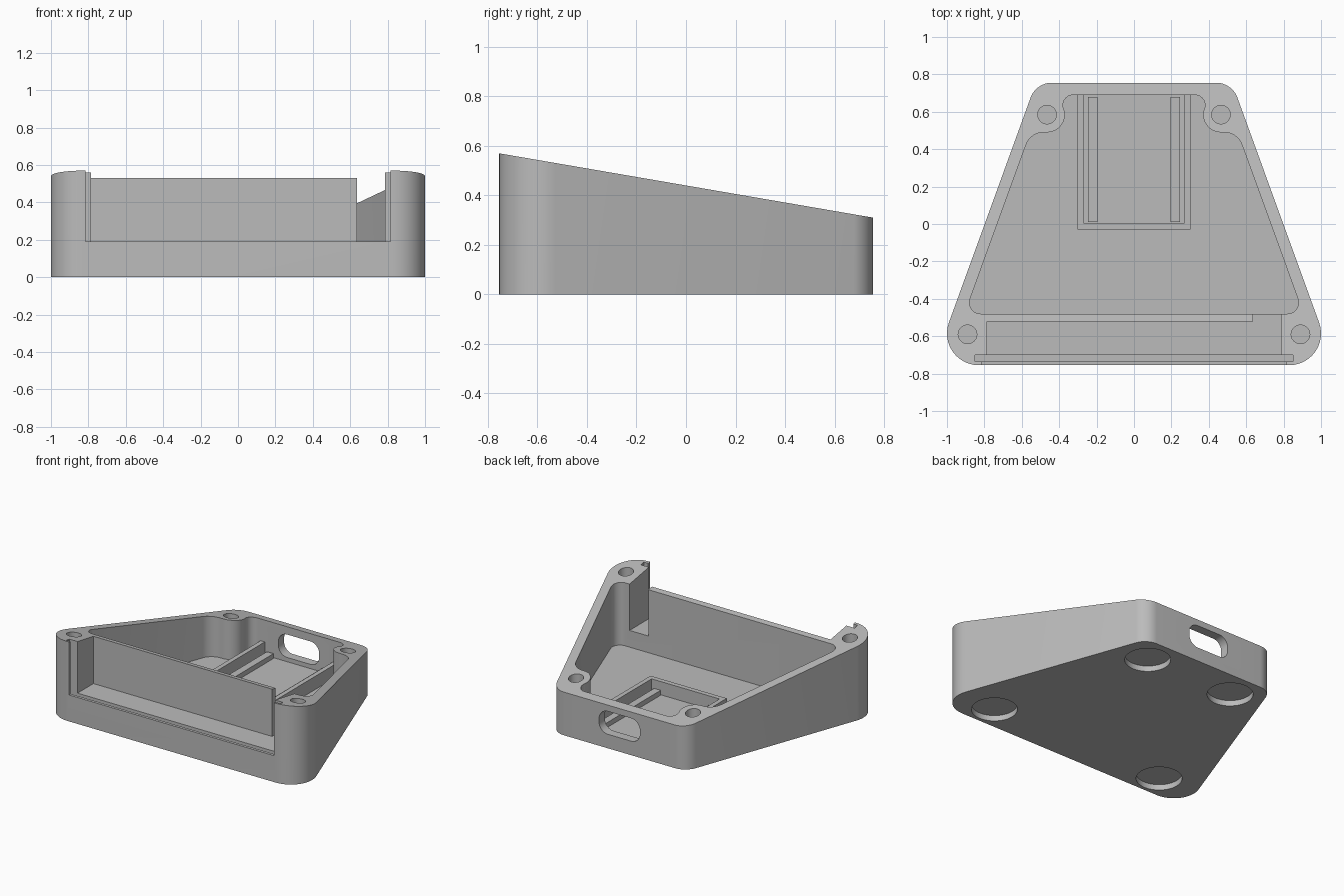
import bpy, bmesh, math

if "Cube" in bpy.data.objects:
    bpy.data.objects.remove(bpy.data.objects["Cube"])

grey = bpy.data.materials.new("light_grey")
grey.diffuse_color = (0.50, 0.50, 0.50, 1)
grey.use_nodes = True
grey.node_tree.nodes["Principled BSDF"].inputs["Base Color"].default_value = grey.diffuse_color


def top_z(y):
    """Height of the sloped rim."""
    return 0.57 - 0.172 * (y + 0.755)


def arc(cx, cy, r, a0, a1, n=12):
    return [(cx + r * math.cos(math.radians(a0 + (a1 - a0) * i / n)),
             cy + r * math.sin(math.radians(a0 + (a1 - a0) * i / n))) for i in range(n + 1)]


def mirrored(half):
    return half + [(-x, y) for x, y in reversed(half)]


def rect(x0, x1, y0, y1):
    return [(x0, y0), (x1, y0), (x1, y1), (x0, y1)]


def prism(name, outline, z0, z1):
    """Extrude an outline from z0 up to z1 (a number or a function of y)."""
    bm = bmesh.new()
    low = [bm.verts.new((x, y, z0)) for x, y in outline]
    high = [bm.verts.new((x, y, z1(y) if callable(z1) else z1)) for x, y in outline]
    bm.faces.new(low)
    bm.faces.new(high)
    n = len(low)
    for i in range(n):
        j = (i + 1) % n
        bm.faces.new((low[i], low[j], high[j], high[i]))
    bmesh.ops.recalc_face_normals(bm, faces=bm.faces)
    mesh = bpy.data.meshes.new(name)
    bm.to_mesh(mesh)
    bm.free()
    mesh.materials.append(grey)
    ob = bpy.data.objects.new(name, mesh)
    bpy.context.collection.objects.link(ob)
    return ob


def cut(target, cutter):
    cutter.hide_render = True
    mod = target.modifiers.new("cut", 'BOOLEAN')
    mod.operation = 'DIFFERENCE'
    mod.solver = 'EXACT'
    mod.object = cutter
    bpy.ops.object.select_all(action='DESELECT')
    bpy.context.view_layer.objects.active = target
    target.select_set(True)
    bpy.ops.object.modifier_apply(modifier=mod.name)
    bpy.data.objects.remove(cutter)


# Case: rounded trapezoid with a sloped rim
case = prism("case", mirrored(arc(0.83, -0.585, 0.17, -90, 20)
                              + arc(0.44, 0.635, 0.12, 20, 90)), 0, top_z)

# Main cavity, stepping in around the rear screw bosses
cavity = (arc(0.82, -0.42, 0.06, -90, 20) + arc(0.483, 0.39, 0.10, 20, 90)
          + arc(0.465, 0.585, 0.095, 268, 160) + arc(0.325, 0.635, 0.055, -20, 90))
FLOOR = 0.07
cut(case, prism("cavity_cutter", mirrored(cavity), FLOOR, 1))

# Front bay, its wider mouth, the panel groove and the cable gap
cut(case, prism("bay_cutter", rect(-0.785, 0.785, -0.90, -0.52), 0.19, 1))
cut(case, prism("mouth_cutter", rect(-0.815, 0.815, -0.91, -0.72), 0.19, 1.01))
cut(case, prism("groove_cutter", rect(-0.85, 0.85, -0.735, -0.70), 0.17, 1.02))
cut(case, prism("gap_cutter", rect(0.635, 0.785, -0.55, -0.46), 0.19, 1.03))

# Screw holes and foot recesses
for s in (-1, 1):
    for x, y in ((0.89, -0.59), (0.465, 0.585)):
        cut(case, prism("screw_cutter", arc(s * x, y, 0.05, 0, 345, 23), 0.10, 1))
    for x, y in ((0.70, -0.58), (0.35, 0.556)):
        cut(case, prism("foot_cutter", arc(s * x, y, 0.15, 0, 352.5, 47), -0.1, 0.04))

# Rounded port slot through the back wall
slot = mirrored(arc(0.0925, -0.0125, 0.07, -90, 0, 8) + arc(0.0925, 0.0125, 0.07, 0, 90, 8))
port = prism("port_cutter", slot, -0.1, 0.1)
port.rotation_euler = (math.radians(90), 0, 0)
port.location = (0, 0.77, 0.183)
bpy.context.view_layer.update()
cut(case, port)

bpy.ops.object.shade_smooth_by_angle(angle=math.radians(30))

# Board tray: U-shaped frame with two support rails
prism("tray_frame", [(-0.303, 0.692), (-0.303, -0.03), (0.303, -0.03), (0.303, 0.692),
                     (0.27, 0.692), (0.27, 0.005), (-0.27, 0.005), (-0.27, 0.692)],
      FLOOR - 0.01, 0.165)
for s, side in ((-1, "left"), (1, "right")):
    prism(side + "_support_rail", rect(s * 0.22 - 0.026, s * 0.22 + 0.026, 0.01, 0.68),
          FLOOR - 0.01, 0.105)
